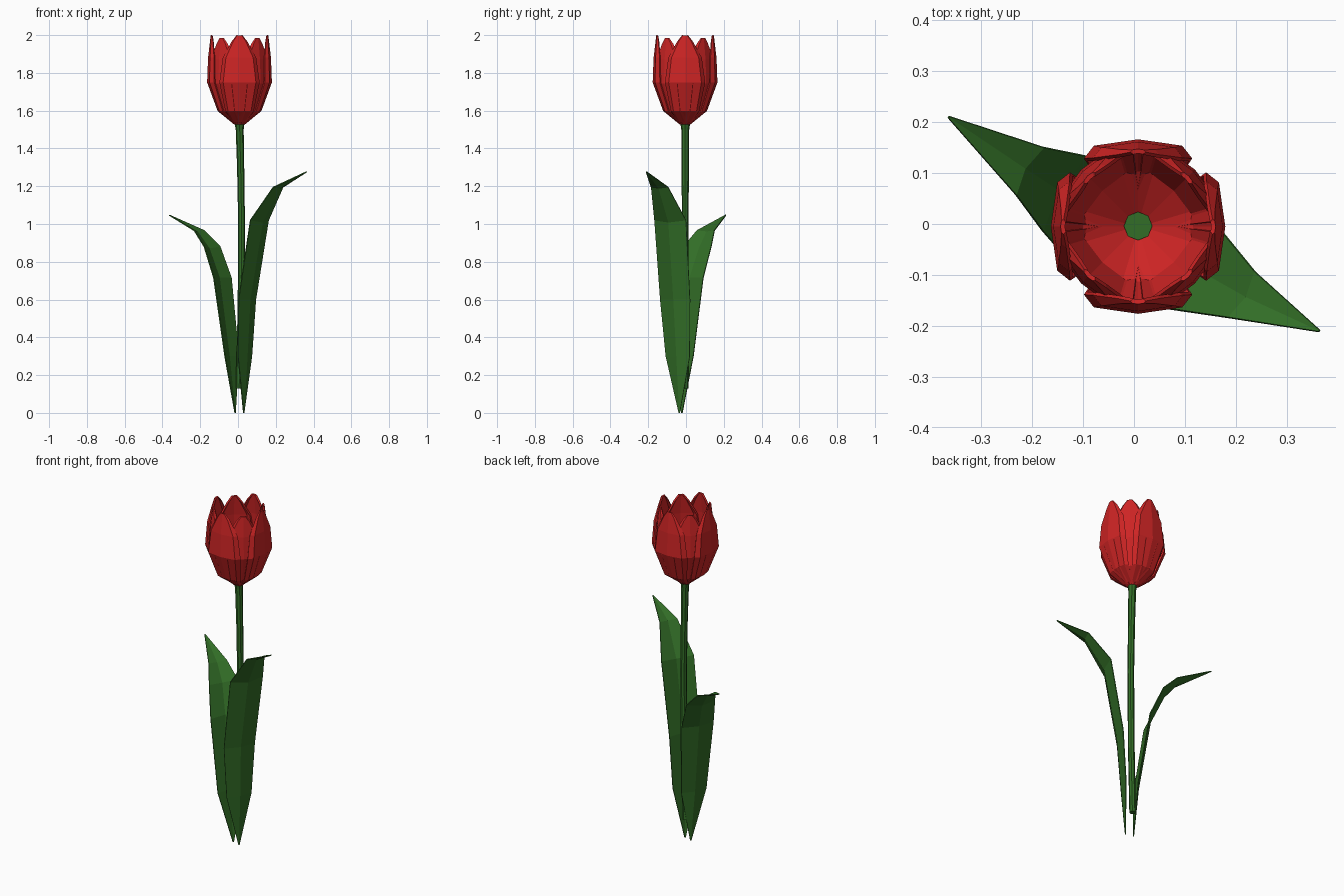
import bpy, math
from mathutils import Vector, Matrix

if "Cube" in bpy.data.objects:
    bpy.data.objects.remove(bpy.data.objects["Cube"])


def material(name, rgb):
    m = bpy.data.materials.new(name)
    m.diffuse_color = (*rgb, 1)
    m.use_nodes = True
    m.node_tree.nodes["Principled BSDF"].inputs["Base Color"].default_value = m.diffuse_color
    return m


RED = material("petal red", (0.62, 0.018, 0.018))
GREEN = material("leaf green", (0.032, 0.155, 0.020))
CENTRE = Vector((0.008, -0.005, 0))


def grid_object(name, rows, mat, thickness=0, closed=False):
    """Skin equal-length rows of points; optionally close into a tube or thicken."""
    n = len(rows[0])
    verts = [p for row in rows for p in row]
    faces = []
    for i in range(len(rows) - 1):
        for j in range(n if closed else n - 1):
            k = (j + 1) % n
            faces.append((i * n + j, i * n + k, (i + 1) * n + k, (i + 1) * n + j))
    if closed:
        faces += [tuple(range(n))[::-1], tuple(range(len(verts) - n, len(verts)))]
    me = bpy.data.meshes.new(name)
    me.from_pydata(verts, [], faces)
    me.materials.append(mat)
    ob = bpy.data.objects.new(name, me)
    bpy.context.collection.objects.link(ob)
    if thickness:
        s = ob.modifiers.new("thickness", 'SOLIDIFY')
        s.thickness = thickness
        s.offset = 0
    return ob


# Petals: (height, radius, half width) per row, five columns with folded edges
PETAL = [(1.53, 0.020, 0.025), (1.60, 0.112, 0.072), (1.75, 0.167, 0.103),
         (1.88, 0.162, 0.085), (1.965, 0.152, 0.038), (1.998, 0.148, 0.012)]
COLUMNS = [(-1, 0.036), (-0.82, 0.012), (0, 0), (0.82, 0.012), (1, 0.036)]


def petal(name, angle, scale, drop):
    turn = Matrix.Rotation(angle, 3, 'Z')
    rows = []
    for z, r, w in PETAL:
        f = w / 0.103
        rows.append([turn @ Vector((r * scale - cup * f, t * w, z - drop * (z - 1.53))) + CENTRE
                     for t, cup in COLUMNS])
    grid_object(name, rows, RED, 0.009)


for i in range(4):
    petal(f"outer_petal_{i + 1}", i * math.pi / 2, 1.0, 0)
    petal(f"inner_petal_{i + 1}", (i + 0.5) * math.pi / 2, 0.92, 0.03)

# Stem: slightly bowed tube, flared under the flower
STEM = [(0.13, 0.006, 0.018), (0.55, 0.016, 0.018), (1.0, 0.019, 0.018),
        (1.30, 0.014, 0.019), (1.50, 0.009, 0.021), (1.545, 0.008, 0.028)]
grid_object("stem", [[Vector((x + r * math.cos(a * math.pi / 4), -0.004 + r * math.sin(a * math.pi / 4), z))
                      for a in range(8)] for z, x, r in STEM], GREEN, closed=True)


# Leaves: (x, y, z, half width) of the blade centre; rib pushed away from the stem
def leaf(name, path, side):
    out = Vector((0.866, -0.5, 0)) * side
    across = Vector((0.5, 0.866, 0)) * side
    rows = []
    for x, y, z, w in path:
        c = Vector((x, y, z))
        rib = c + out * w * 0.2 - Vector((0, 0, w * 0.12 if z > 0.8 else 0))
        rows.append([c - across * w, rib, c + across * w])
    grid_object(name, rows, GREEN, 0.005)


leaf("tall_leaf", [(0.03, -0.035, 0.0, 0.003), (0.036, -0.043, 0.30, 0.073), (0.048, -0.057, 0.60, 0.091),
                   (0.113, -0.083, 1.02, 0.096), (0.212, -0.139, 1.195, 0.052), (0.364, -0.21, 1.277, 0.002)], 1)
leaf("short_leaf", [(-0.015, -0.022, 0.0, 0.003), (-0.033, -0.025, 0.30, 0.074), (-0.082, 0.010, 0.715, 0.094),
                    (-0.137, 0.060, 0.88, 0.085), (-0.205, 0.104, 0.965, 0.054), (-0.364, 0.21, 1.047, 0.002)], -1)
